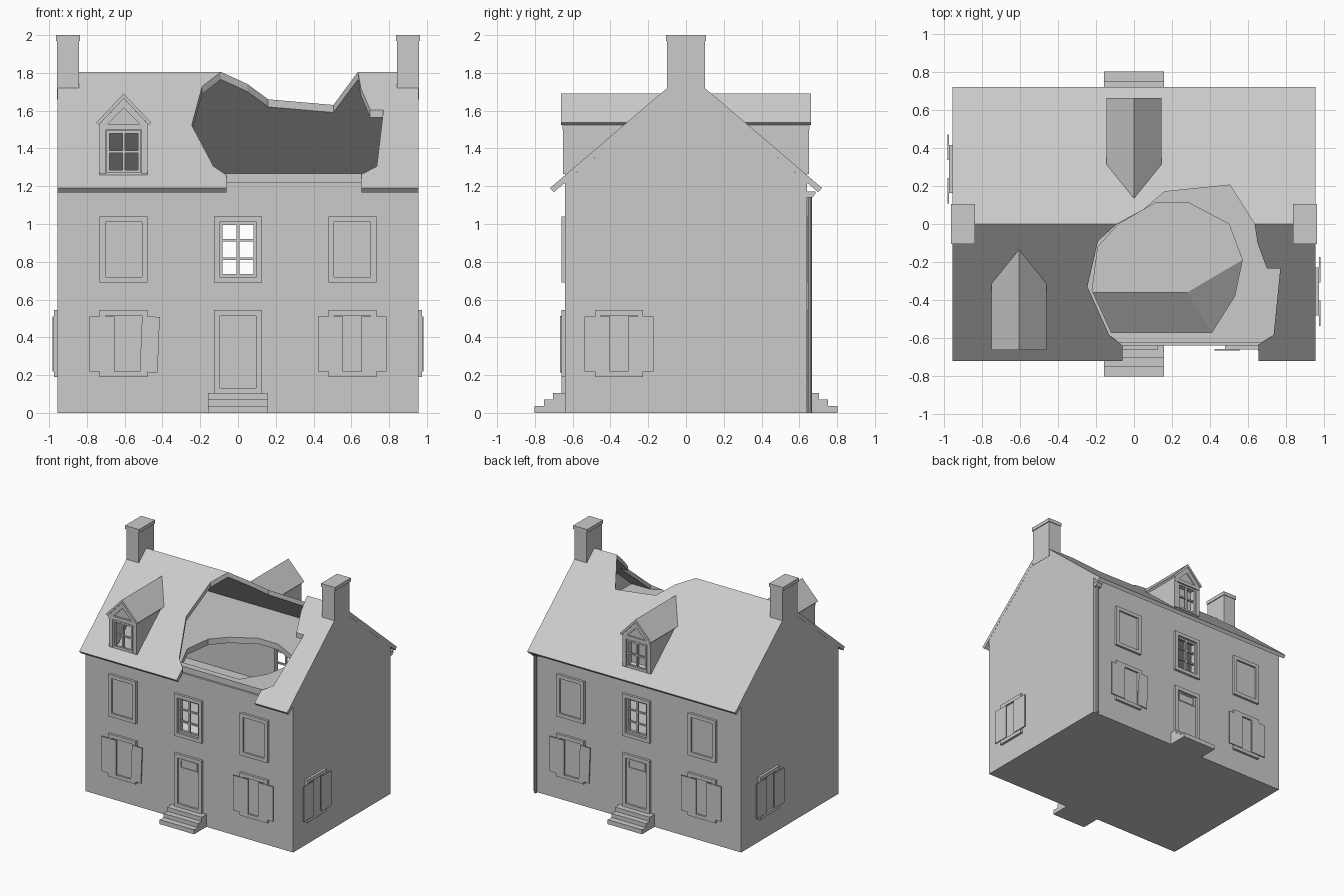
import bpy, bmesh
from math import pi
from mathutils import Matrix, Vector

if "Cube" in bpy.data.objects:
    bpy.data.objects.remove(bpy.data.objects["Cube"])

I = Matrix.Identity(4)
Rz = lambda a: Matrix.Rotation(a, 4, 'Z')
T = lambda x, y, z: Matrix.Translation((x, y, z))


def finish(name, bm, M=I):
    bm.transform(M)
    bmesh.ops.recalc_face_normals(bm, faces=bm.faces)
    me = bpy.data.meshes.new(name)
    bm.to_mesh(me)
    bm.free()
    ob = bpy.data.objects.new(name, me)
    bpy.context.collection.objects.link(ob)
    return ob


def boxes(name, items, M=I):
    # each item: x0, x1, y0, y1, z0, z1
    bm = bmesh.new()
    for x0, x1, y0, y1, z0, z1 in items:
        m = T((x0 + x1) / 2, (y0 + y1) / 2, (z0 + z1) / 2) @ Matrix.Diagonal((x1 - x0, y1 - y0, z1 - z0, 1))
        bmesh.ops.create_cube(bm, size=1, matrix=m)
    return finish(name, bm, M)


def prism(name, pts, axis, a, b, M=I):
    put = {'x': lambda p, t: (t, p[0], p[1]), 'y': lambda p, t: (p[0], t, p[1]),
           'z': lambda p, t: (p[0], p[1], t)}[axis]
    bm = bmesh.new()
    f = bm.faces.new([bm.verts.new(put(p, a)) for p in pts])
    r = bmesh.ops.extrude_face_region(bm, geom=[f])
    d = Vector(put((0, 0), b - a))
    bmesh.ops.translate(bm, vec=d, verts=[v for v in r['geom'] if isinstance(v, bmesh.types.BMVert)])
    return finish(name, bm, M)


def cut(ob, *cutters):
    for c in cutters:
        c.hide_render = True
        m = ob.modifiers.new("cut", 'BOOLEAN')
        m.operation, m.solver, m.object = 'DIFFERENCE', 'EXACT', c
        bpy.context.view_layer.objects.active = ob
        bpy.ops.object.modifier_apply(modifier=m.name)


def ring(cx, w, z0, z1, b, y0, y1):
    # four bars round a rectangular opening
    return [(cx - w, cx - w + b, y0, y1, z0, z1), (cx + w - b, cx + w, y0, y1, z0, z1),
            (cx - w + b, cx + w - b, y0, y1, z1 - b, z1), (cx - w + b, cx + w - b, y0, y1, z0, z0 + b)]


def sash(cx, w, z0, z1, rows, y0, y1):
    # thin surround with glazing bars
    s = ring(cx, w, z0, z1, 0.015, y0, y1) + [(cx - .007, cx + .007, y0, y1, z0, z1)]
    for i in range(1, rows):
        z = z0 + (z1 - z0) * i / rows
        s.append((cx - w, cx + w, y0 + .002, y1 - .002, z - .006, z + .006))
    return s


S = 0.853                      # roof pitch
top = lambda y: 1.805 - S * abs(y)
und = lambda y: 1.765 - S * abs(y)

# cutters
attic = prism("attic_cutter", [(-.639, 1.22), (.639, 1.22), (0, 1.765)], 'x', -.91, .91)
room = boxes("room_cutter", [(-.91, .91, -.6, .6, .04, 1.23)])
mid_win = boxes("window_cutter", [(-.085, .085, -1, 1, .73, 1.005)])
hole = prism("roof_hole_cutter", [
    (-.09, 0), (.05, .075), (.16, .17), (.505, .205), (.635, 0), (.65, -.1), (.7, -.235), (.77, -.235),
    (.735, -.585), (.655, -.635), (.655, -.85), (-.06, -.85), (-.06, -.64), (-.13, -.585),
    (-.245, -.33), (-.19, -.09)], 'z', 1, 2)
floor_hole = prism("floor_hole_cutter", [
    (-.12, -.57), (.41, -.57), (.53, -.38), (.57, -.19), (.5, 0), (.29, .11), (.11, .11),
    (-.08, 0), (-.19, -.12), (-.22, -.35)], 'z', 1.1, 1.4)

# walls with gables
walls = prism("walls", [(-.64, 0), (.64, 0), (.64, und(.64)), (0, 1.765), (-.64, und(.64))], 'x', -.955, .955)
cut(walls, attic, room, mid_win)

# broken roof
roof = prism("roof", [(-.72, top(.72)), (0, 1.805), (.72, top(.72)), (.7, 1.168), (0, 1.765), (-.7, 1.168)],
             'x', -.956, .956)
cut(roof, hole)

# attic floor with collapsed opening
attic_floor = boxes("attic_floor", [(-.92, .92, -.625, .625, 1.22, 1.268)])
cut(attic_floor, floor_hole)

# sagging upper floor
h = .65
bm = bmesh.new()
v = [bm.verts.new(p) for p in [(-.92, -.36, h), (.28, -.36, h), (.92, .015, h), (.92, -.61, h - .34),
                               (.43, -.61, h - .18), (-.92, -.61, h - .18), (.92, .61, h), (-.92, .61, h)]]
for f in [(0, 5, 4, 1), (1, 4, 3, 2), (0, 1, 2, 6, 7)]:
    bm.faces.new([v[i] for i in f])
upper_floor = finish("upper_floor", bm)
m = upper_floor.modifiers.new("thickness", 'SOLIDIFY')
m.thickness = .04

# chimneys
for s, n in ((-1, "left"), (1, "right")):
    c = s * .9
    boxes(n + "_chimney", [(c - .057, c + .057, -.1, .1, 1.66, 1.97)])
    boxes(n + "_chimney_cap", [(c - .064, c + .064, -.105, .105, 1.97, 2.0)])


def shutter(name, cx, z0, z1, M, w=.067, tilt=0):
    m = M @ T(cx, -.023, (z0 + z1) / 2) @ Matrix.Rotation(tilt, 4, 'Y')
    d = (z1 - z0) / 2
    boxes(name, [(-w, w, -.004, .004, -d, d)], m)


def blind_window(name, cx, z0, z1, M):
    boxes(name + "_frame", ring(cx, .127, z0, z1, .03, -.02, .01), M)
    boxes(name + "_panel", [(cx - .1, cx + .1, -.005, .01, z0 + .025, z1 - .025)], M)


def low_window(name, cx, M, crooked=False):
    blind_window(name, cx, .19, .545, M)
    shutter(name + "_shutter_a", cx - .115, .22, .51, M)
    if crooked:
        shutter(name + "_shutter_b", cx + .138, .215, .51, M, .047, .04)
    else:
        shutter(name + "_shutter_b", cx + .115, .22, .51, M)


# matching front and back facades
for n, R in (("front", I), ("back", Rz(pi))):
    M = R @ T(0, -.64, 0)
    for s, k in ((-1, "left"), (1, "right")):
        blind_window(f"{n}_{k}_upper_window", s * .605, .69, 1.04, M)
        low_window(f"{n}_{k}_lower_window", s * .605, M, s < 0)
    boxes(n + "_middle_frame", ring(0, .127, .69, 1.04, .03, -.02, .01), M)
    boxes(n + "_middle_sash", sash(0, .097, .72, 1.01, 3, -.002, .016), M)
    boxes(n + "_door_frame", ring(0, .127, .1, .545, .033, -.02, .01), M)
    boxes(n + "_door", [(-.1, .1, -.004, .01, .1, .52)], M)
    boxes(n + "_door_transom", ring(0, .077, .43, .505, .008, -.01, 0), M)
    prism(n + "_steps", [(.01, 0), (-.162, 0), (-.162, .037), (-.112, .037), (-.112, .07), (-.065, .07),
                         (-.065, .105), (.01, .105)], 'x', -.158, .158, M)

# side windows
low_window("right_side_window", -.355, T(.955, 0, 0) @ Rz(pi / 2))
low_window("left_side_window", -.29, T(-.955, 0, 0) @ Rz(-pi / 2))

# dormers, one on each slope
for n, M in (("front", T(-.605, 0, 0)), ("back", Rz(pi))):
    inner = prism(n + "_dormer_cutter", [(-.09, 1.272), (.09, 1.272), (.09, 1.53), (0, 1.62), (-.09, 1.53)],
                  'y', -.62, -.1, M)
    opening = boxes(n + "_dormer_opening", [(-.08, .08, -.7, -.6, 1.28, 1.485)], M)
    body = prism(n + "_dormer", [(-.127, 1.22), (.127, 1.22), (.127, 1.53), (0, 1.665), (-.127, 1.53)],
                 'y', -.64, -.1, M)
    cut(body, inner, opening, attic)
    cut(roof, inner)
    droof = prism(n + "_dormer_roof", [(-.145, 1.537), (0, 1.69), (.145, 1.537), (.132, 1.525), (0, 1.664),
                                       (-.132, 1.525)], 'y', -.663, -.12, M)
    cut(droof, attic)
    boxes(n + "_dormer_sash", sash(0, .09, 1.27, 1.495, 2, -.648, -.63), M)
    boxes(n + "_dormer_trim", [(-.127, -.095, -.65, -.63, 1.265, 1.53), (.095, .127, -.65, -.63, 1.265, 1.53),
                               (-.127, .127, -.653, -.63, 1.5, 1.53)], M)
    prism(n + "_dormer_pediment", [(-.127, 1.53), (0, 1.664), (.127, 1.53), (.085, 1.53), (0, 1.615),
                                   (-.085, 1.53)], 'y', -.653, -.635, M)

# downpipe at the back
bm = bmesh.new()
bmesh.ops.create_cone(bm, cap_ends=True, segments=10, radius1=.012, radius2=.012, depth=1.16,
                      matrix=T(.925, .655, .58))
finish("downpipe", bm)
prism("pipe_hopper", [(.642, 1.14), (.668, 1.14), (.685, 1.16), (.685, 1.172), (.638, 1.172)], 'x', .9, .95)

# clear away helpers
for ob in [o for o in bpy.data.objects if o.hide_render]:
    bpy.data.objects.remove(ob)
